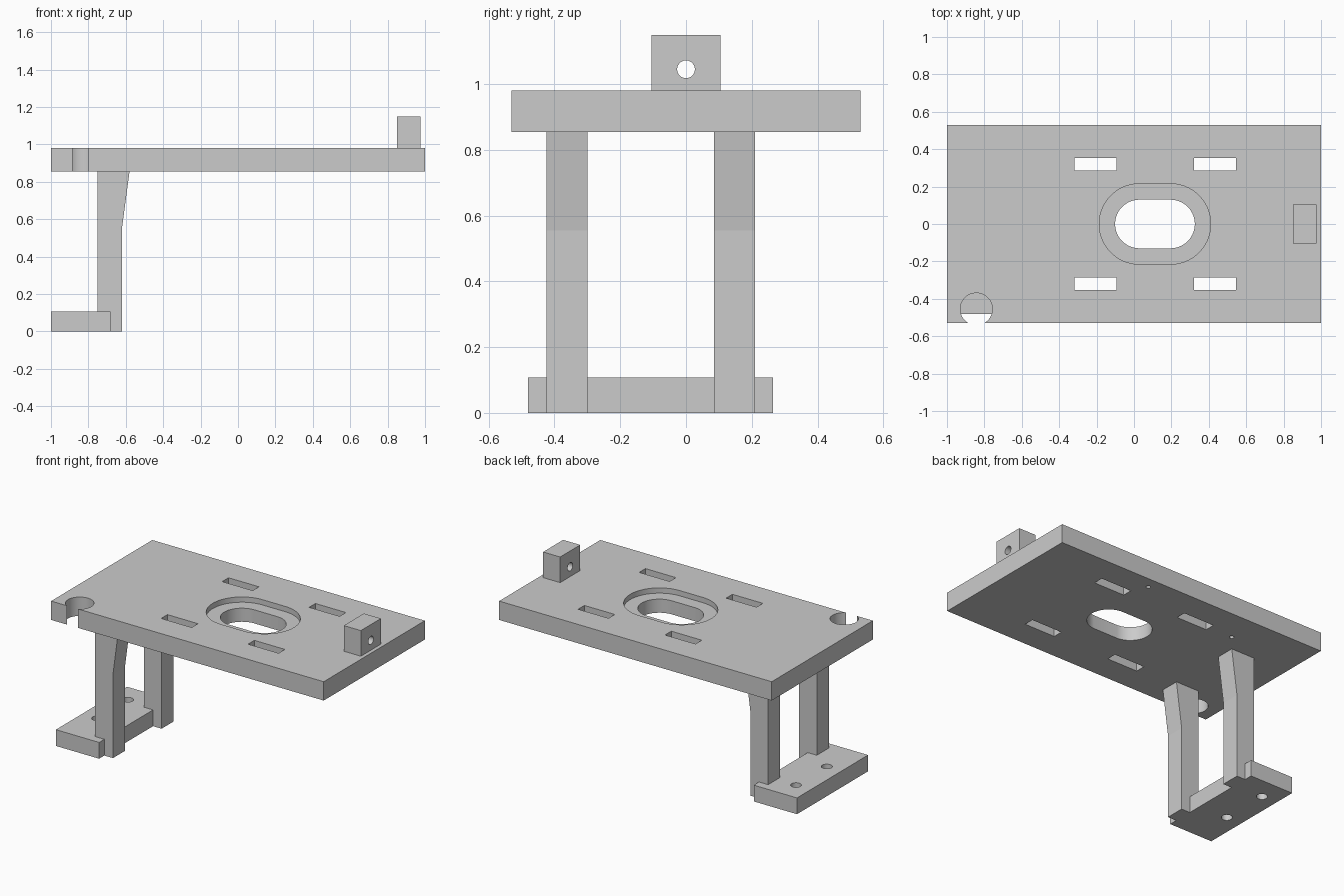
import bpy, bmesh, math

if "Cube" in bpy.data.objects:
    bpy.data.objects.remove(bpy.data.objects["Cube"])

PLACE = {'x': lambda a, b, t: (t, a, b),
         'y': lambda a, b, t: (a, t, b),
         'z': lambda a, b, t: (a, b, t)}


def prism(name, pts, axis, lo, hi):
    """Extrude a 2D profile along an axis from lo to hi."""
    bm = bmesh.new()
    put = PLACE[axis]
    rings = [[bm.verts.new(put(a, b, t)) for a, b in pts] for t in (lo, hi)]
    n = len(pts)
    for ring in rings:
        bm.faces.new(ring)
    for i in range(n):
        j = (i + 1) % n
        bm.faces.new((rings[0][i], rings[0][j], rings[1][j], rings[1][i]))
    bmesh.ops.recalc_face_normals(bm, faces=bm.faces)
    mesh = bpy.data.meshes.new(name)
    bm.to_mesh(mesh)
    bm.free()
    ob = bpy.data.objects.new(name, mesh)
    bpy.context.collection.objects.link(ob)
    return ob


def rect(a0, a1, b0, b1):
    return [(a0, b0), (a1, b0), (a1, b1), (a0, b1)]


def round_slot(ca, cb, r, half=0.0, n=48):
    """Circle, or a stadium when the straight half-length is not zero."""
    pts = []
    for i in range(n):
        t = 2 * math.pi * (i + 0.5) / n
        c = math.cos(t)
        pts.append((ca + r * c + math.copysign(half, c), cb + r * math.sin(t)))
    return pts


def cut(ob, pts, axis, lo, hi):
    """Subtract an extruded profile from an object."""
    tool = prism("cutter", pts, axis, lo, hi)
    tool.hide_render = True
    mod = ob.modifiers.new("cut", 'BOOLEAN')
    mod.operation, mod.solver, mod.object = 'DIFFERENCE', 'EXACT', tool
    bpy.context.view_layer.objects.active = ob
    bpy.ops.object.modifier_apply(modifier=mod.name)
    bpy.data.objects.remove(tool)


BOTTOM, TOP = 0.855, 0.98

# Main plate
plate = prism("plate", rect(-1, 1, -0.53, 0.53), 'z', BOTTOM, TOP)
# Oval opening with a shallow recess round it
cut(plate, round_slot(0.112, 0, 0.215, 0.083, 64), 'z', TOP - 0.035, 1.1)
cut(plate, round_slot(0.112, 0, 0.13, 0.083, 64), 'z', 0.7, 1.1)
# Four rectangular slots
for x in (-0.205, 0.433):
    for y in (-0.32, 0.32):
        cut(plate, rect(x - 0.112, x + 0.112, y - 0.033, y + 0.033), 'z', 0.7, 1.1)
# Corner hole breaking through the front edge
cut(plate, round_slot(-0.843, -0.455, 0.086), 'z', 0.7, 1.1)
# Small blind holes underneath
for x, y in ((0.27, 0.454), (-0.49, 0.316)):
    cut(plate, round_slot(x, y, 0.014, n=24), 'z', 0.7, BOTTOM + 0.06)

# Drilled block on top
block = prism("top_block", rect(-0.105, 0.105, TOP, 1.15), 'x', 0.85, 0.975)
cut(block, round_slot(0, 1.045, 0.027, n=32), 'x', 0.7, 1.1)

# Legs flaring towards the plate
leg_profile = [(-0.75, 0), (-0.62, 0), (-0.62, 0.555), (-0.58, BOTTOM), (-0.75, BOTTOM)]
legs = [prism(name, leg_profile, 'y', y, y + 0.125)
        for name, y in (("front_leg", -0.425), ("back_leg", 0.085))]

# Foot with two bolt holes
foot = prism("foot", rect(-1, -0.683, -0.48, 0.265), 'z', 0, 0.108)
for y in (-0.205, 0.118):
    cut(foot, round_slot(-0.89, y, 0.033, n=32), 'z', -0.1, 0.3)

# Smooth the hole walls, keep edges sharp
for ob in (plate, block, foot):
    bpy.ops.object.select_all(action='DESELECT')
    ob.select_set(True)
    bpy.context.view_layer.objects.active = ob
    bpy.ops.object.shade_smooth_by_angle(angle=math.radians(30))
